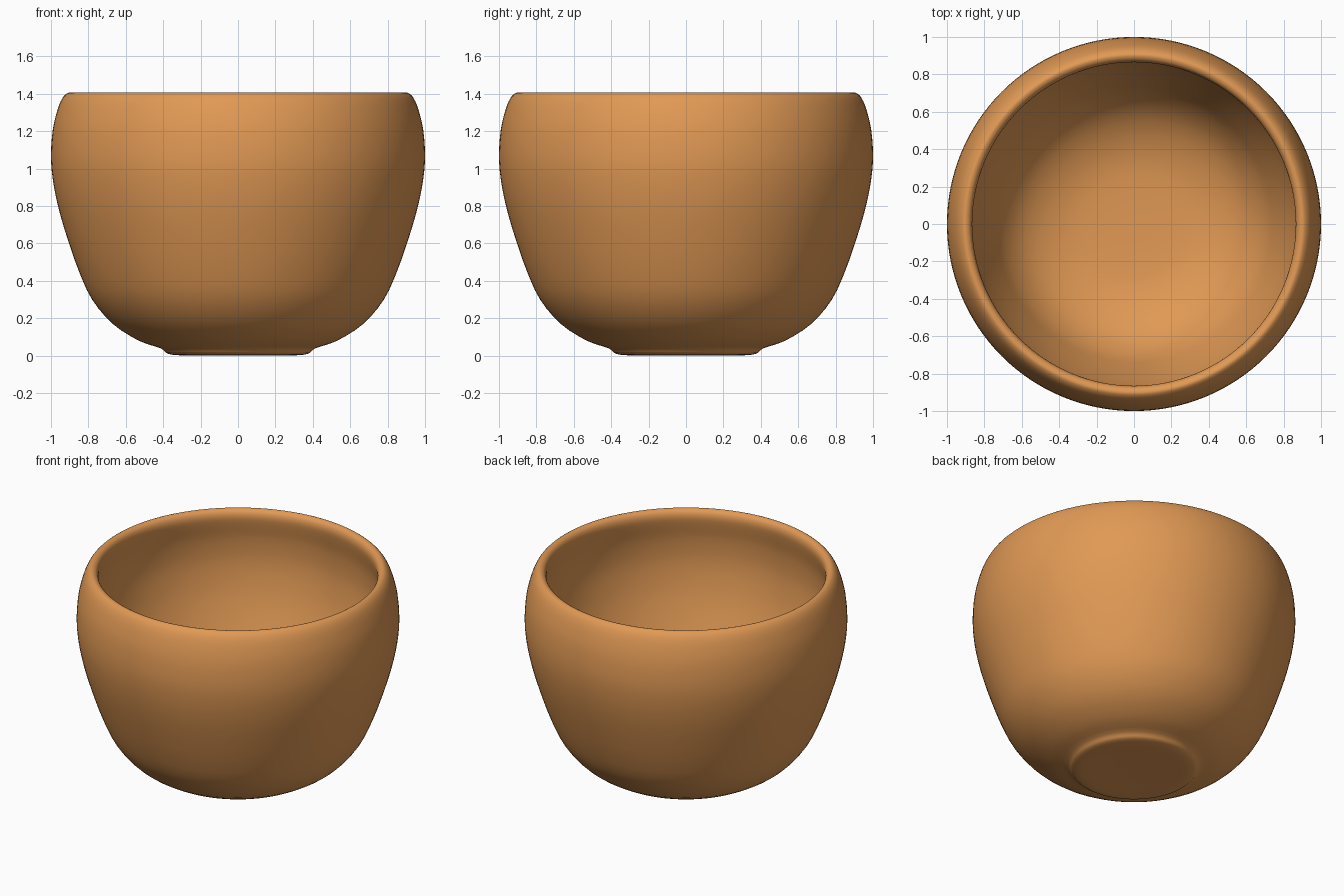
import bpy, bmesh, math
from mathutils import Vector

if "Cube" in bpy.data.objects:
    bpy.data.objects.remove(bpy.data.objects["Cube"])

SEGMENTS = 128

# Half profile (radius, height): underside, foot, outer wall, lip, inner wall, floor
PROFILE = [
    (0.0, 0.005), (0.18, 0.004), (0.30, 0.002), (0.35, 0.005), (0.385, 0.015), (0.415, 0.04),
    (0.53, 0.08), (0.67, 0.17), (0.78, 0.30), (0.85, 0.45), (0.91, 0.62),
    (0.96, 0.79), (0.99, 0.94), (1.0, 1.07), (0.99, 1.21), (0.965, 1.315),
    (0.94, 1.375), (0.915, 1.402), (0.895, 1.405), (0.874, 1.39), (0.865, 1.355),
    (0.873, 1.30), (0.894, 1.20), (0.903, 1.07), (0.893, 0.95), (0.866, 0.81),
    (0.817, 0.65), (0.758, 0.49), (0.70, 0.36), (0.61, 0.245), (0.49, 0.165),
    (0.34, 0.115), (0.17, 0.10), (0.0, 0.098),
]


def smooth_curve(points, steps):
    """Catmull-Rom curve through the points."""
    pts = [Vector(p) for p in points]
    pts = [pts[0]] + pts + [pts[-1]]
    out = []
    for a, b, c, d in zip(pts, pts[1:], pts[2:], pts[3:]):
        for i in range(steps):
            t = i / steps
            out.append(0.5 * (2 * b + (c - a) * t + (2 * a - 5 * b + 4 * c - d) * t ** 2
                              + (3 * b - a - 3 * c + d) * t ** 3))
    out.append(pts[-1])
    return out


def lathe(name, curve, colour):
    """Spin a half profile around the z axis."""
    bm = bmesh.new()
    verts = [bm.verts.new((max(p.x, 0.0), 0, max(p.y, 0.0))) for p in curve]
    edges = [bm.edges.new(pair) for pair in zip(verts, verts[1:])]
    bmesh.ops.spin(bm, geom=verts + edges, cent=(0, 0, 0), axis=(0, 0, 1),
                   angle=math.tau, steps=SEGMENTS, use_merge=False)
    bmesh.ops.remove_doubles(bm, verts=bm.verts[:], dist=0.0001)
    bmesh.ops.recalc_face_normals(bm, faces=bm.faces[:])
    for face in bm.faces:
        face.smooth = True
    mesh = bpy.data.meshes.new(name)
    bm.to_mesh(mesh)
    bm.free()
    obj = bpy.data.objects.new(name, mesh)
    bpy.context.collection.objects.link(obj)
    mat = bpy.data.materials.new(name + "_clay")
    mat.diffuse_color = colour
    mat.use_nodes = True
    mat.node_tree.nodes["Principled BSDF"].inputs["Base Color"].default_value = mat.diffuse_color
    mesh.materials.append(mat)
    return obj


# Rounded cup with a small foot and a rolled lip
lathe("cup", smooth_curve(PROFILE, 3), (0.75, 0.32, 0.09, 1))
